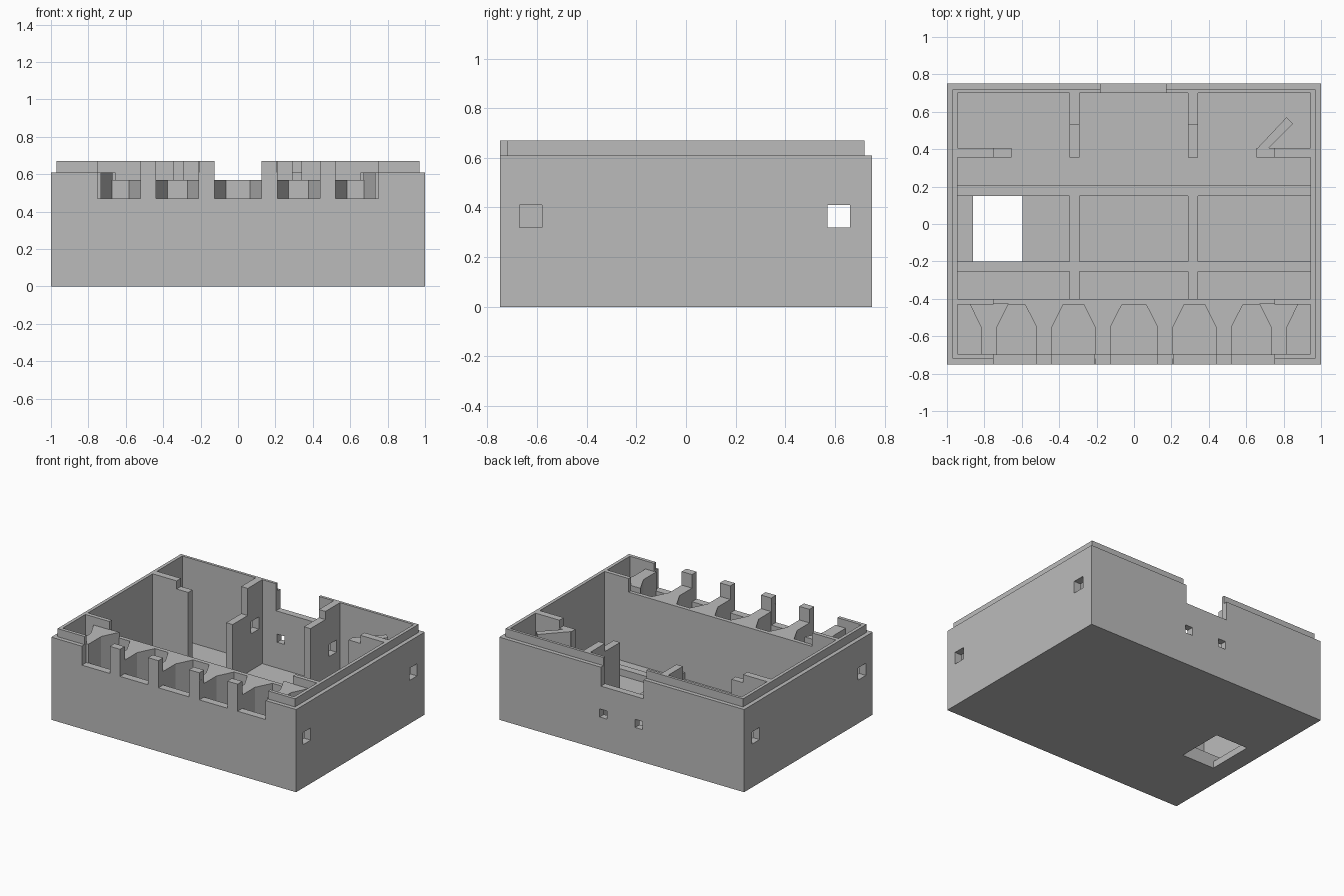
import bpy
import bmesh

if "Cube" in bpy.data.objects:
    bpy.data.objects.remove(bpy.data.objects["Cube"], do_unlink=True)

grey = bpy.data.materials.new("plain_grey")
grey.use_nodes = True
grey.diffuse_color = (0.5, 0.5, 0.5, 1)
grey.node_tree.nodes["Principled BSDF"].inputs["Base Color"].default_value = (0.5, 0.5, 0.5, 1)


def prism(name, outline, z0, z1):
    """Upright solid from a counter-clockwise outline."""
    bm = bmesh.new()
    base = bm.faces.new([bm.verts.new((x, y, z0)) for x, y in outline])
    top = bmesh.ops.extrude_face_region(bm, geom=[base])["geom"]
    bmesh.ops.translate(bm, verts=[v for v in top if isinstance(v, bmesh.types.BMVert)],
                        vec=(0, 0, z1 - z0))
    bmesh.ops.recalc_face_normals(bm, faces=bm.faces)
    mesh = bpy.data.meshes.new(name)
    bm.to_mesh(mesh)
    bm.free()
    mesh.materials.append(grey)
    obj = bpy.data.objects.new(name, mesh)
    bpy.context.collection.objects.link(obj)
    return obj


def box(name, x0, x1, y0, y1, z0, z1):
    return prism(name, [(x0, y0), (x1, y0), (x1, y1), (x0, y1)], z0, z1)


def cut(obj, cutter):
    mod = obj.modifiers.new("cut", "BOOLEAN")
    mod.operation = "DIFFERENCE"
    mod.solver = "EXACT"
    mod.object = cutter
    bpy.context.view_layer.objects.active = obj
    bpy.ops.object.modifier_apply(modifier=mod.name)


FLOOR, SILL, LOW, RIM, TOP = 0.05, 0.47, 0.57, 0.61, 0.67

# Shell and raised lip
body = box("case_body", -1, 1, -0.75, 0.75, 0, RIM)
lip = box("case_lip", -0.97, 0.97, -0.72, 0.72, RIM, TOP)

# Partitions standing on the back wall, stepped in height
stubs = []
for side, x0, front_top in (("right", -0.345, SILL), ("left", 0.29, RIM)):
    stubs.append(box(side + "_partition_front", x0, x0 + 0.053, 0.355, 0.53, FLOOR, front_top))
    stubs.append(box(side + "_partition_back", x0, x0 + 0.053, 0.53, 0.71, FLOOR, TOP))

# Openings: cavity, back notch, floor hatch, front slots, cable holes
cutters = [
    box("cavity", -0.945, 0.945, -0.695, 0.70, FLOOR, 1),
    box("back_notch", -0.18, 0.17, 0.65, 0.8, SILL, 1),
    box("floor_hatch", -0.86, -0.595, -0.2, 0.15, -0.1, 0.2),
]
for x in (-0.635, -0.325, 0, 0.325, 0.635):
    w = 0.125 if x == 0 else 0.115
    cutters.append(box("front_slot", x - w, x + w, -0.8, -0.65, SILL, 1))
for x in (-0.14, 0.15):
    cutters.append(box("cable_hole", x - 0.03, x + 0.03, 0.65, 0.8, 0.24, 0.3))
windows = [box("side_window", -1.1, 1.1, y, y + 0.09, 0.32, 0.41) for y in (-0.67, 0.57)]

for part in (body, lip):
    for c in cutters:
        cut(part, c)
for w in windows:
    cut(body, w)
for s in stubs:
    if s.name.endswith("back"):
        cut(s, windows[1])
for c in cutters + windows:
    bpy.data.objects.remove(c, do_unlink=True)

# Front divider, taller at both ends
box("front_divider", -0.95, 0.95, -0.43, -0.40, FLOOR, LOW)
for s in (-1, 1):
    xs = sorted((s * 0.75, s * 0.95))
    box("divider_end", *xs, -0.43, -0.40, FLOOR, TOP)

# Posts between the slots, each with a flared buttress behind
for x in (-0.48, -0.167, 0.167, 0.48):
    box("front_post", x - 0.042, x + 0.042, -0.75, -0.695, SILL - 0.02, TOP)
    prism("post_buttress",
          [(x - 0.042, -0.7), (x + 0.042, -0.7), (x + 0.042, -0.55),
           (x + 0.105, -0.425), (x - 0.105, -0.425), (x - 0.042, -0.55)], FLOOR, LOW)
for x in (-0.775, 0.775):
    prism("corner_buttress",
          [(x - 0.043, -0.7), (x + 0.043, -0.7), (x + 0.043, -0.55),
           (x + 0.105, -0.425), (x - 0.105, -0.425), (x - 0.043, -0.55)], FLOOR, RIM)

# Low ribs on the floor
for y in (-0.255, 0.15):
    box("floor_cross_rib", -0.95, 0.95, y, y + 0.055, FLOOR - 0.01, 0.1)
for x in (-0.345, 0.29):
    for y0, y1 in ((-0.405, -0.25), (-0.205, 0.155)):
        box("floor_long_rib", x, x + 0.053, y0, y1, FLOOR - 0.01, 0.1)

# Stepped stubs on the side walls and the slanted guide
for s in (-1, 1):
    box("side_stub_high", *sorted((s * 0.75, s * 0.95)), 0.355, 0.405, FLOOR, TOP)
    box("side_stub_low", *sorted((s * 0.655, s * 0.75)), 0.355, 0.405, FLOOR, RIM)
prism("slanted_guide", [(0.655, 0.40), (0.715, 0.40), (0.85, 0.535), (0.815, 0.57)], FLOOR, RIM)
